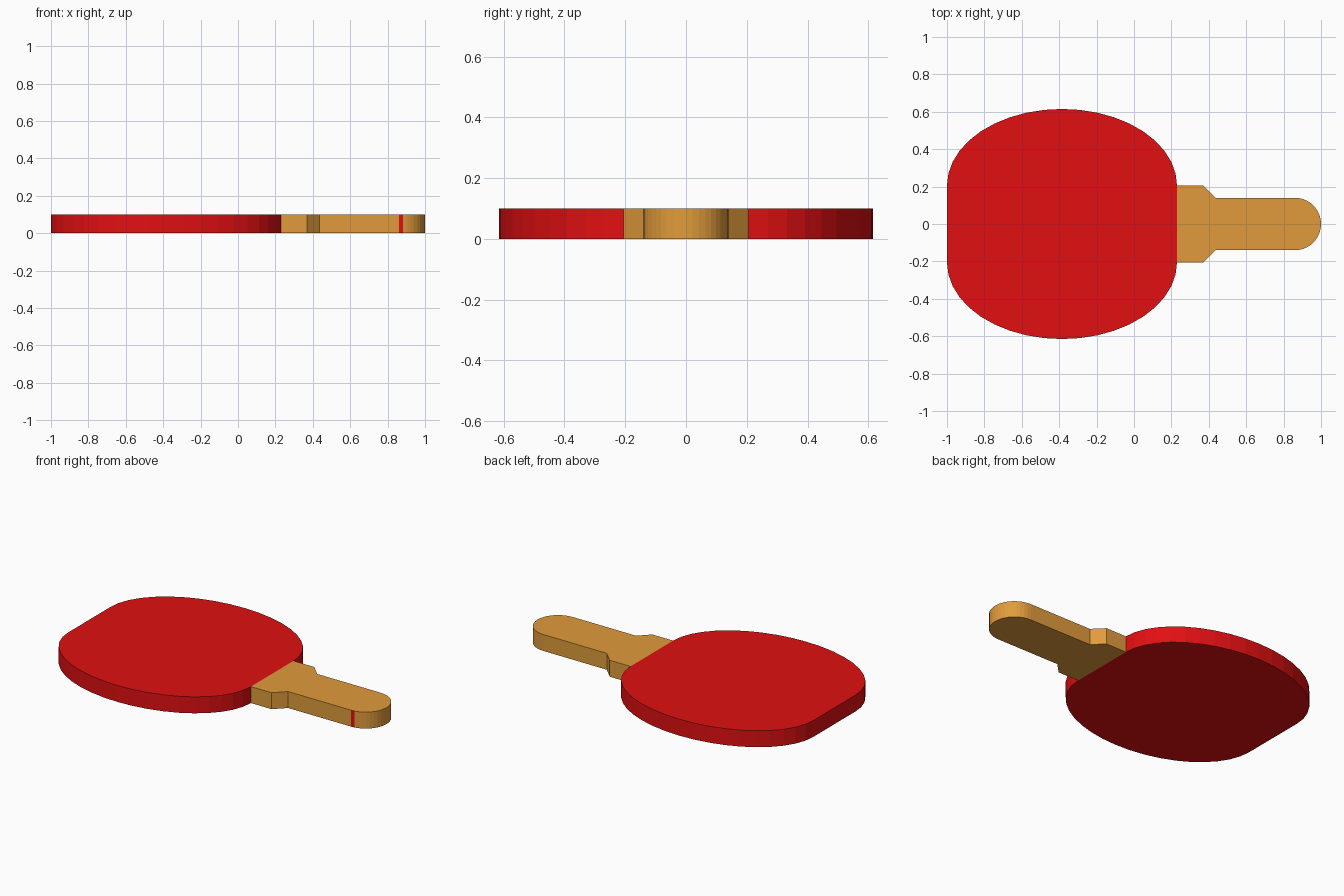
import bpy, bmesh
from math import sin, cos, pi

if "Cube" in bpy.data.objects:
    bpy.data.objects.remove(bpy.data.objects["Cube"])

THICK = 0.10


def material(name, rgb):
    m = bpy.data.materials.new(name)
    m.diffuse_color = (*rgb, 1)
    m.use_nodes = True
    m.node_tree.nodes["Principled BSDF"].inputs["Base Color"].default_value = m.diffuse_color
    return m


def slab(name, outline, mats):
    """Extrude a counter-clockwise outline upward from z = 0."""
    bm = bmesh.new()
    base = bm.faces.new([bm.verts.new((x, y, 0)) for x, y in outline])
    ext = bmesh.ops.extrude_face_region(bm, geom=[base], use_keep_orig=True)
    verts = [g for g in ext["geom"] if isinstance(g, bmesh.types.BMVert)]
    bmesh.ops.translate(bm, verts=verts, vec=(0, 0, THICK))
    bmesh.ops.recalc_face_normals(bm, faces=bm.faces[:])
    me = bpy.data.meshes.new(name)
    bm.to_mesh(me)
    bm.free()
    for m in mats:
        me.materials.append(m)
    ob = bpy.data.objects.new(name, me)
    bpy.context.collection.objects.link(ob)
    return ob


red = material("red_rubber", (0.75, 0.005, 0.006))
wood = material("wood", (0.75, 0.33, 0.045))

# Blade: elliptical corners joined by straight left and right sides
N, CX, RX, FLAT, RY = 10, -0.385, 0.615, 0.205, 0.41
quarter = [(RX * cos(pi / 2 * i / N), FLAT + RY * sin(pi / 2 * i / N))
           for i in range(N + 1)]
upper = quarter + [(-x, y) for x, y in reversed(quarter[:-1])]
lower = [(-x, -y) for x, y in upper]
slab("blade", [(CX + x, y) for x, y in upper + lower], [red])

# Handle: wide neck, chamfered shoulder, long grip with a round end
NECK, R, GX, SEG = CX + RX, 0.14, 0.86, 20
shoulder = [(NECK, -FLAT), (0.37, -FLAT), (0.435, -R)]
end = [(GX + R * sin(pi * i / SEG), -R * cos(pi * i / SEG))
       for i in range(SEG + 1)]
handle = slab("handle", shoulder + end +
              [(x, -y) for x, y in reversed(shoulder)], [wood, red])

# Thin red mark on the front side of the grip, at the start of the round end
for f in handle.data.polygons:
    c = f.center
    if abs(f.normal.z) < 0.5 and c.y < -0.13 and GX < c.x < GX + 0.02:
        f.material_index = 1
